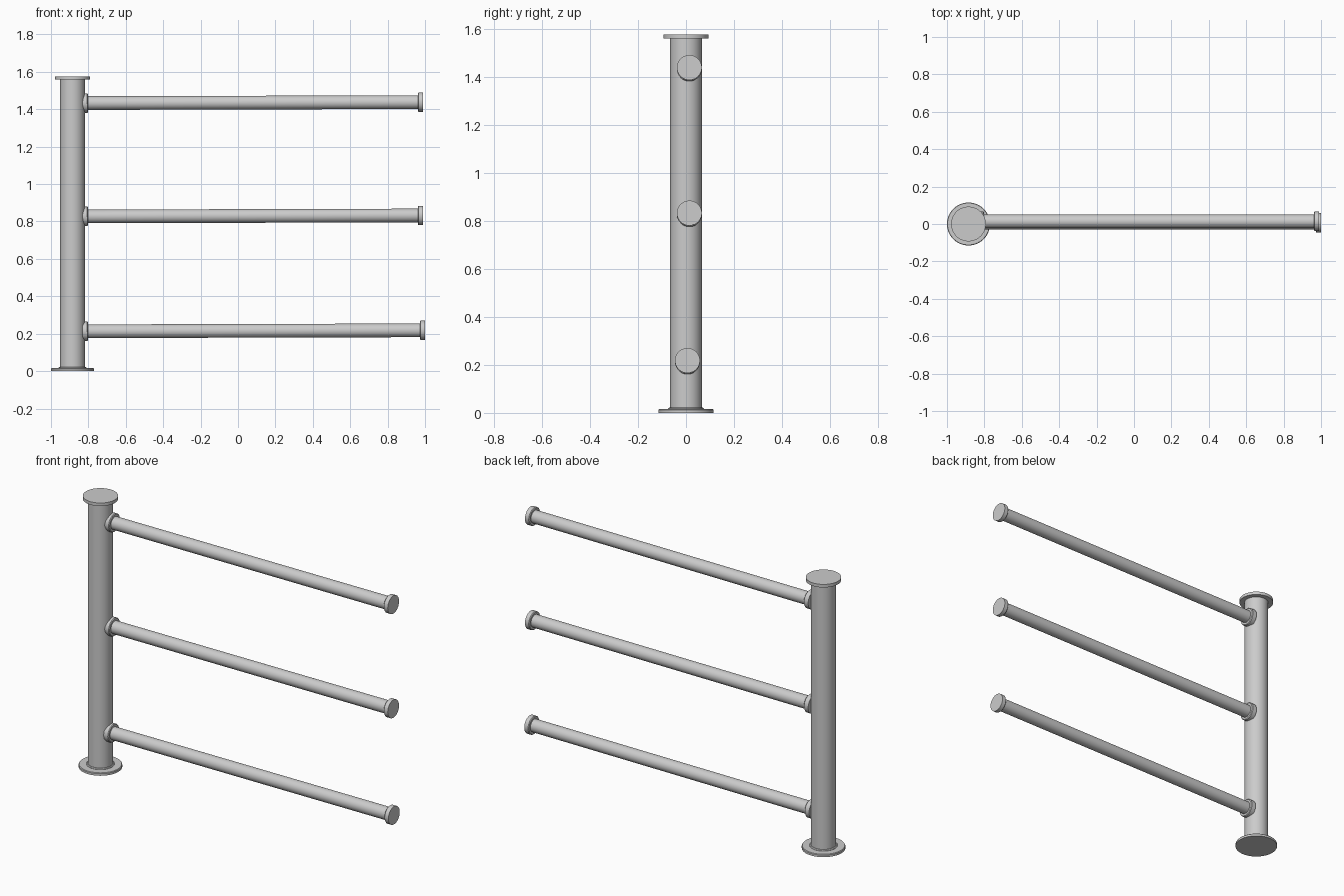
import bpy
import math
from mathutils import Vector

if "Cube" in bpy.data.objects:
    bpy.data.objects.remove(bpy.data.objects["Cube"])


def lathe(name, start, end, profile, sides=48):
    """Revolve (distance, radius) points about the axis from start to end, with closed ends."""
    verts, faces = [], []
    rings = len(profile)
    for d, r in profile:
        for i in range(sides):
            a = 2 * math.pi * i / sides
            verts.append((r * math.cos(a), r * math.sin(a), d))
    for k in range(rings - 1):
        for i in range(sides):
            j = (i + 1) % sides
            faces.append((k * sides + i, k * sides + j,
                          (k + 1) * sides + j, (k + 1) * sides + i))
    faces.append(tuple(reversed(range(sides))))
    faces.append(tuple(range((rings - 1) * sides, rings * sides)))
    mesh = bpy.data.meshes.new(name)
    mesh.from_pydata(verts, [], faces)
    obj = bpy.data.objects.new(name, mesh)
    bpy.context.collection.objects.link(obj)
    axis = Vector(end) - Vector(start)
    obj.rotation_euler = axis.to_track_quat('Z', 'Y').to_euler()
    obj.location = start
    bpy.ops.object.select_all(action='DESELECT')
    obj.select_set(True)
    bpy.context.view_layer.objects.active = obj
    bpy.ops.object.shade_smooth_by_angle(angle=math.radians(35))
    return obj


PX = -0.885  # post centre


def post_part(name, z0, z1, profile):
    lathe(name, (PX, 0, z0), (PX, 0, z1), profile, 64)


# Upright post with its floor plate, collar and top cap
post_part("base_plate", 0, 0.016, [(0, 0.115), (0.012, 0.115), (0.016, 0.112)])
post_part("base_collar", 0.014, 0.022, [(0, 0.074), (0.004, 0.074), (0.008, 0.07)])
post_part("post", 0.012, 1.562, [(0, 0.066), (1.55, 0.066)])
post_part("top_cap", 1.558, 1.576, [(0, 0.093), (0.018, 0.093)])

# Three rails, rising very slightly away from the post: end x, y, end z
rails = [("lower", 1.0, 0.006, 0.218),
         ("middle", 0.99, 0.014, 0.832),
         ("upper", 0.99, 0.014, 1.438)]
for label, x_end, y, z_end in rails:
    start = Vector((-0.832, y, z_end - 0.005))
    end = Vector((x_end, y, z_end))
    n = (end - start).length
    lathe(label + "_rail", start, end, [(0, 0.0365), (n - 0.01, 0.0365)])
    lathe(label + "_rail_flange", start, end, [(0, 0.052), (0.026, 0.052), (0.03, 0.048)])
    cap = end - (end - start).normalized() * 0.028
    lathe(label + "_rail_end_cap", cap, end, [(0, 0.048), (0.004, 0.052), (0.028, 0.052)])
